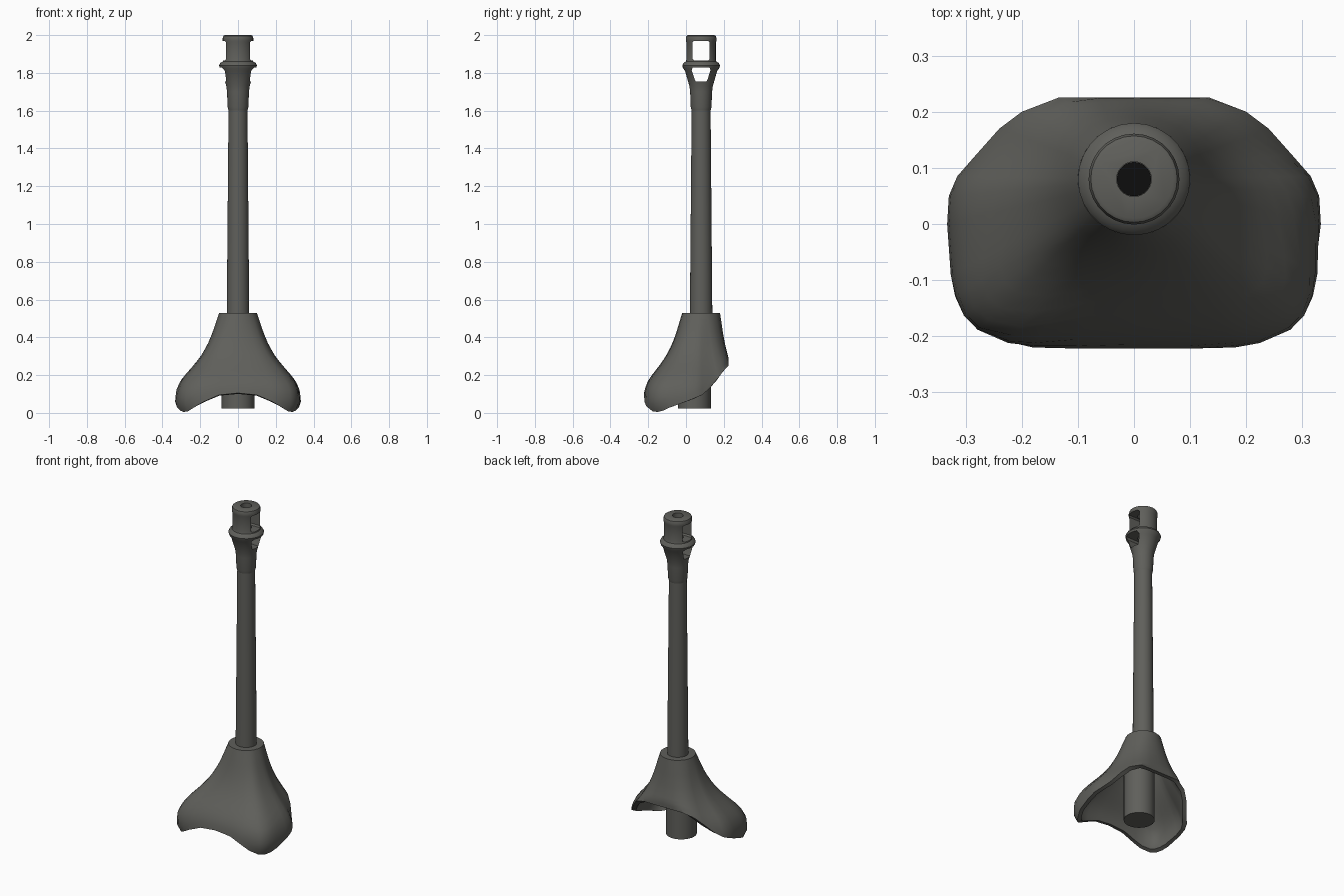
import bpy, bmesh, math
from mathutils import Vector

if "Cube" in bpy.data.objects:
    bpy.data.objects.remove(bpy.data.objects["Cube"], do_unlink=True)

AXIS_Y = 0.08


def material(name, color):
    m = bpy.data.materials.new(name)
    m.use_nodes = True
    m.diffuse_color = color
    bsdf = m.node_tree.nodes["Principled BSDF"]
    bsdf.inputs["Base Color"].default_value = color
    bsdf.inputs["Roughness"].default_value = 0.7
    return m


STEEL = material("dark grey steel", (0.115, 0.115, 0.104, 1))
BLACK = material("bore black", (0.004, 0.004, 0.004, 1))


def finish(name, bm, mat=STEEL):
    bmesh.ops.recalc_face_normals(bm, faces=bm.faces)
    mesh = bpy.data.meshes.new(name)
    bm.to_mesh(mesh)
    bm.free()
    mesh.materials.append(mat)
    ob = bpy.data.objects.new(name, mesh)
    bpy.context.collection.objects.link(ob)
    return ob


def smooth(ob, degrees=35):
    bpy.ops.object.select_all(action="DESELECT")
    bpy.context.view_layer.objects.active = ob
    ob.select_set(True)
    bpy.ops.object.shade_smooth_by_angle(angle=math.radians(degrees))


def bridge(bm, rings):
    for a, b in zip(rings, rings[1:]):
        for i in range(len(a)):
            j = (i + 1) % len(a)
            bm.faces.new((a[i], a[j], b[j], b[i]))


def turned(name, profile, y=AXIS_Y, sides=28, mat=STEEL):
    """Closed solid turned about a vertical axis from (radius, height) pairs."""
    bm = bmesh.new()
    turn = [math.tau * i / sides for i in range(sides)]
    rings = [[bm.verts.new((r * math.cos(a), y + r * math.sin(a), z)) for a in turn]
             for r, z in profile]
    bridge(bm, rings)
    bm.faces.new(rings[0])
    bm.faces.new(rings[-1])
    return finish(name, bm, mat)


def side_cutter(name, outline):
    """Prism running along x, from (half width, height) corners."""
    bm = bmesh.new()
    pts = [(w, z) for w, z in outline] + [(-w, z) for w, z in reversed(outline)]
    rings = [[bm.verts.new((x, AXIS_Y + w, z)) for w, z in pts] for x in (-0.2, 0.2)]
    bridge(bm, rings)
    for ring in rings:
        bm.faces.new(ring)
    return finish(name, bm)


# Barrel tube and the stub behind the shield
smooth(turned("barrel", [(0.06, 0.45), (0.05, 1.62)]))
smooth(turned("breech_stub", [(0.087, 0.022), (0.087, 0.42)], y=0.045))

# Muzzle brake with two side ports and a bore
brake = turned("muzzle_brake", [
    (0.05, 1.6), (0.055, 1.62), (0.058, 1.7), (0.062, 1.73), (0.085, 1.81),
    (0.096, 1.825), (0.1, 1.84), (0.093, 1.853), (0.081, 1.86), (0.078, 1.87),
    (0.078, 1.96), (0.081, 1.97), (0.081, 1.985), (0.077, 1.996), (0.07, 2.0)])
cutters = [
    side_cutter("upper_port_cutter", [(0.037, 1.866), (0.045, 1.874),
                                      (0.045, 1.962), (0.037, 1.97)]),
    side_cutter("lower_port_cutter", [(0.028, 1.755), (0.034, 1.765),
                                      (0.05, 1.815), (0.045, 1.828)]),
    turned("bore_cutter", [(0.031, 1.7), (0.031, 2.1)]),
]
for cutter in cutters:
    mod = brake.modifiers.new(cutter.name, "BOOLEAN")
    mod.operation = "DIFFERENCE"
    mod.solver = "EXACT"
    mod.object = cutter
bpy.context.view_layer.objects.active = brake
for mod in list(brake.modifiers):
    bpy.ops.object.modifier_apply(modifier=mod.name)
for cutter in cutters:
    bpy.data.objects.remove(cutter, do_unlink=True)
smooth(brake)
turned("bore_floor", [(0.0305, 1.699), (0.0305, 1.704)], mat=BLACK)

# Flared shield: lower rim of one half, as (x, y, z) from back to front
RIM = [(0, 0.24, 0.25), (0.07, 0.24, 0.25), (0.135, 0.235, 0.25), (0.2, 0.2, 0.225),
       (0.24, 0.17, 0.185), (0.28, 0.125, 0.13), (0.315, 0.085, 0.095),
       (0.33, 0.05, 0.08), (0.333, 0, 0.06), (0.327, -0.09, 0.028),
       (0.32, -0.13, 0.012), (0.305, -0.165, 0.005), (0.28, -0.19, 0.008),
       (0.225, -0.213, 0.035), (0.18, -0.22, 0.06), (0.1, -0.222, 0.095),
       (0, -0.222, 0.105)]
# Spread of the flare against height
FLARE = [(0.53, 0), (0.42, 0.16), (0.36, 0.27), (0.3, 0.42), (0.25, 0.59),
         (0.2, 0.78), (0.17, 0.88), (0.12, 0.975), (0.06, 1), (0.03, 0.985), (0, 0.91)]


def flare(z):
    for (z0, f0), (z1, f1) in zip(FLARE, FLARE[1:]):
        if z >= z1:
            return f0 + (f1 - f0) * (z0 - z) / (z0 - z1)
    return FLARE[-1][1]


bm = bmesh.new()
rim = RIM + [(-x, y, z) for x, y, z in RIM[-2:0:-1]]
ROWS = 14
rings = [[] for _ in range(ROWS + 2)]
for x, y, z_rim in rim:
    out = Vector((x, y - AXIS_Y)).normalized()
    rings[0].append(bm.verts.new((out.x * 0.055, AXIS_Y + out.y * 0.055, 0.53)))
    for k in range(ROWS + 1):
        z = 0.53 + (z_rim - 0.53) * k / ROWS
        t = flare(z) / flare(max(z_rim, 0.06))
        px = out.x * 0.1 * (1 - t) + x * t
        py = (AXIS_Y + out.y * 0.1) * (1 - t) + y * t
        rings[k + 1].append(bm.verts.new((px, min(py, 0.225), z)))
bridge(bm, rings)
shield = finish("shield", bm)
mod = shield.modifiers.new("thickness", "SOLIDIFY")
mod.thickness = 0.025
mod.offset = -1
bpy.context.view_layer.objects.active = shield
bpy.ops.object.modifier_apply(modifier=mod.name)
smooth(shield, 40)
